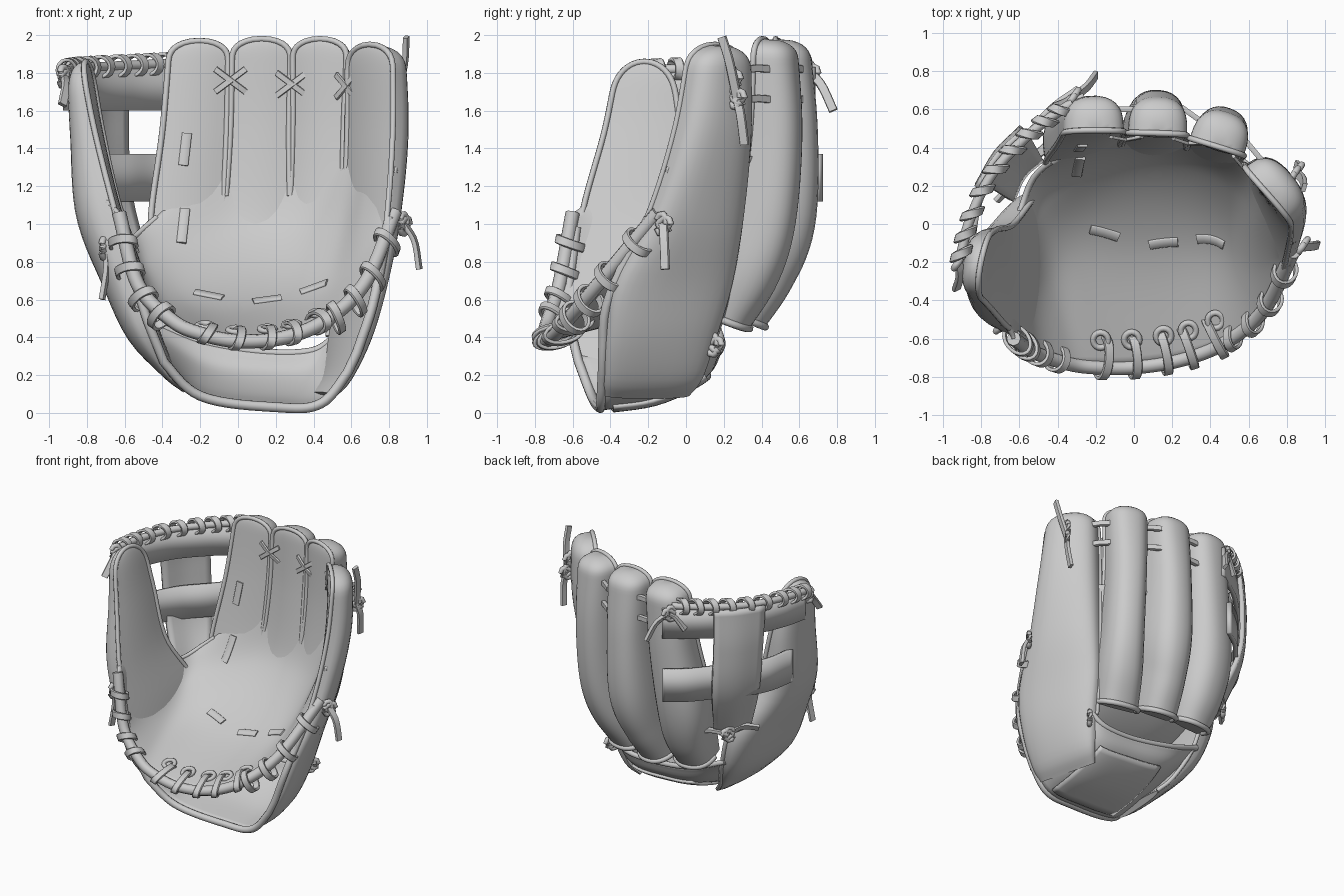
import bpy, bmesh, math
from mathutils import Vector as V

if "Cube" in bpy.data.objects:
    bpy.data.objects.remove(bpy.data.objects["Cube"])


def spline(pts, n, ease=1.0):
    # Catmull-Rom through points of any dimension
    p = [V(q) for q in pts]
    p = [p[0] * 2 - p[1]] + p + [p[-1] * 2 - p[-2]]
    out = []
    for k in range(n):
        s = (1 - (1 - k / (n - 1)) ** ease) * (len(p) - 3)
        i = min(int(s), len(p) - 4)
        t = s - i
        a, b, c, d = p[i:i + 4]
        out.append((b * 2 + (c - a) * t + (a * 2 - b * 5 + c * 4 - d) * t * t
                    + (b * 3 - a - c * 3 + d) * t ** 3) * 0.5)
    return out


def skin(name, rings, wrap=False, cap=False, close=False, thick=0):
    # quads between successive rows of points
    bm = bmesh.new()
    rows = [[bm.verts.new(p) for p in r] for r in rings]
    m = len(rows[0])
    for i in range(len(rows) if close else len(rows) - 1):
        a, b = rows[i], rows[(i + 1) % len(rows)]
        for j in range(m if wrap else m - 1):
            k = (j + 1) % m
            bm.faces.new((a[j], a[k], b[k], b[j]))
    if cap:
        bm.faces.new(rows[0])
        bm.faces.new(rows[-1][::-1])
    bmesh.ops.remove_doubles(bm, verts=bm.verts[:], dist=0.0004)
    bmesh.ops.recalc_face_normals(bm, faces=bm.faces[:])
    me = bpy.data.meshes.new(name)
    bm.to_mesh(me)
    bm.free()
    ob = bpy.data.objects.new(name, me)
    bpy.context.collection.objects.link(ob)
    if thick:
        md = ob.modifiers.new("thickness", 'SOLIDIFY')
        md.thickness, md.offset = thick, 0
    return ob


def sweep(name, pts, a, b=None, axis=(0, 0, 1), close=False):
    # round cord, or flat lace when a (along axis) differs from b
    pts, n, rings, ax = [V(p) for p in pts], len(pts), [], V(axis)
    for i, p in enumerate(pts):
        q0, q1 = (pts[i - 1], pts[(i + 1) % n]) if close else (pts[max(i - 1, 0)], pts[min(i + 1, n - 1)])
        t = (q1 - q0).normalized()
        u = ax - t * ax.dot(t)
        if u.length < 0.05:
            u = t.orthogonal()
        u.normalize()
        if not close:
            ax = u
        w = t.cross(u)
        sec = [(math.cos(k * math.pi / 4), math.sin(k * math.pi / 4)) for k in range(8)]
        if b:
            sec = [(1, .5), (.85, 1), (-.85, 1), (-1, .5), (-1, -.5), (-.85, -1), (.85, -1), (1, -.5)]
        rings.append([p + u * a * c + w * (b or a) * s for c, s in sec])
    return skin(name, rings, wrap=True, cap=not close, close=close)


def loft(name, ribs, nu, nv, thick):
    rows = [spline(r, nv) for r in ribs]
    cols = [spline([r[j] for r in rows], nu) for j in range(nv)]
    skin(name, cols, thick=thick)
    return cols


def puff(name, secs, tip, zmin=0.0):
    # padded finger: flat inner face, domed outside; section = z, left xy, right xy, depth
    s7 = spline(secs, 40, 1.7)
    mid = [V(((s[1] + s[3]) / 2, (s[2] + s[4]) / 2, s[0])) for s in s7]
    top, rings = s7[-1][0], []
    for i, s in enumerate(s7):
        t = mid[min(i + 1, 39)] - mid[max(i - 1, 0)]
        h = V((s[3] - s[1], s[4] - s[2], 0)) / 2
        n = t.cross(h).normalized()
        q = min(1, max(0, (s[0] - top + tip) / tip))
        f = max(0.0, 1 - q ** 3) ** 0.5
        ring = []
        for k in range(17):
            a = math.pi * k / 16
            c, e = math.cos(a), math.sin(a)
            x = math.copysign(abs(c) ** .85, c)
            ring.append(mid[i] - h * x * f + n * s[5] * max(e, 0) ** .65 * ((.25 + .75 * f) if f > .02 else 0))
        for k in range(1, 6):
            x = 1 - k / 3
            ring.append(mid[i] + h * x * f - n * .018 * (1 - x * x) * f)
        rings.append(ring)
    skin(name, rings, wrap=True, cap=True)
    edge = [r for r in rings[:-1] if r[0].z > zmin]
    sweep(name + "_piping", [r[0] for r in edge] + [rings[-1][0]] + [r[16] for r in edge[::-1]], .016, axis=(1, 0, 0))
    return rings


# padded fingers and thumb
thumb = puff("thumb", [(.13, -.28, -.5, -.25, -.04, .03), (.23, -.37, -.54, -.33, .04, .06), (.45, -.47, -.62, -.42, .15, .15),
             (.75, -.56, -.6, -.5, .16, .2), (1.1, -.66, -.54, -.63, 0, .22), (1.5, -.76, -.43, -.72, -.03, .15),
             (1.86, -.83, -.36, -.78, -.08, .1)], .2)
fingers = [
    puff("index_finger", [(.57, -.42, .18, -.12, .22, .22), (.78, -.45, .26, -.09, .31, .27), (1.05, -.46, .33, -.08, .4, .27),
                          (1.5, -.4, .42, -.06, .46, .23), (1.97, -.36, .49, -.05, .49, .18)], .12, .95),
    puff("middle_finger", [(.55, -.12, .21, .17, .19, .24), (.78, -.09, .3, .22, .29, .29), (1.05, -.07, .4, .27, .38, .3),
                           (1.5, -.04, .46, .27, .44, .25), (1.98, -.03, .48, .28, .47, .18)], .12, 1.1),
    puff("ring_finger", [(.52, .17, .18, .48, .12, .2), (.78, .22, .29, .53, .2, .26), (1.05, .27, .38, .55, .28, .26),
                         (1.5, .29, .44, .56, .34, .23), (1.98, .29, .45, .58, .36, .18)], .12, 1.1)]
pinky = puff("little_finger", [(.1, .38, .02, .5, -.44, .04), (.2, .44, .09, .57, -.44, .07), (.42, .48, .16, .66, -.43, .1),
             (.7, .52, .24, .74, -.38, .11), (1.05, .56, .29, .79, -.2, .14), (1.5, .58, .31, .82, -.06, .17),
             (1.95, .58, .29, .82, .02, .16)], .15, .4)

# palm bowl, its top edge tucked into the fingers
ribs = [[(-.63, -.6, 1.06), (-.64, -.58, 1.07), (-.67, -.54, 1.1), (-.7, -.53, 1.12)],
        [(-.53, -.67, .68), (-.58, -.42, .78), (-.63, -.28, 1.0), (-.7, -.22, 1.15)],
        [(-.35, -.73, .49), (-.45, -.3, .6), (-.54, -.04, .78), (-.6, .06, .92)],
        [(-.2, -.75, .42), (-.3, -.15, .58), (-.41, .15, .8), (-.47, .3, 1.0)],
        [(0, -.75, .38), (-.05, -.1, .58), (-.06, .32, .92), (-.06, .475, 1.36)],
        [(.25, -.71, .4), (.27, -.1, .6), (.28, .3, .94), (.28, .46, 1.36)],
        [(.48, -.62, .5), (.48, -.13, .67), (.53, .17, .98), (.58, .33, 1.36)],
        [(.68, -.45, .7), (.66, -.2, .84), (.67, .0, 1.06), (.73, .12, 1.36)],
        [(.83, -.15, 1.06), (.82, -.14, 1.1), (.82, -.12, 1.18), (.84, -.1, 1.3)]]
palm = loft("palm_lining", ribs, 65, 33, .02)
sweep("web_notch_piping", palm[-1][12:26], .016)
roll = palm[0]
sweep("heel_roll", roll, .038, axis=(0, 1, 0))

# wrist strap and its outer panel
strap = [[(-.45, .16, .47), (-.45, .04, .4), (-.43, -.25, .33), (-.42, -.58, .3)],
         [(-.18, .19, .37), (-.18, .1, .24), (-.2, -.18, .14), (-.2, -.5, .09)],
         [(.15, .17, .32), (.15, .1, .2), (.17, -.15, .08), (.2, -.46, .03)],
         [(.4, .16, .33), (.4, .08, .21), (.44, -.17, .09), (.44, -.45, .05)],
         [(.53, .14, .42), (.54, .04, .33), (.6, -.2, .24), (.6, -.44, .24)]]
back = loft("wrist_strap", strap, 33, 17, .025)
sweep("wrist_strap_piping", back[0], .02)
sweep("wrist_opening_piping", [r for f in fingers for r in f[0][1:16]], .02)
sweep("heel_opening_piping", spline([(-.62, -.58, .98), (-.53, -.62, .65), (-.46, -.62, .43)], 10)[:-1] + back[-1][1:-1]
      + spline([(.63, -.44, .32), (.72, -.41, .6), (.8, -.2, 1.03)], 12), .026)
panel = [[V(p) for p in row[9:25]] for row in back[5:16]]
skin("strap_panel", [[p + V((0, .012, -.02)) for p in row] for row in panel], thick=.02)

# web: two crossbars and an upright
top_path = spline([(-.91, -.18), (-.86, .02), (-.75, .25), (-.58, .44), (-.42, .57), (-.26, .67)], 40)
low_path = spline([(-.85, -.1), (-.81, .12), (-.71, .3), (-.57, .45), (-.44, .6), (-.29, .71)], 40)
for name, path, z0, z1 in (("web_top_bar", top_path, 1.6, 1.83), ("web_low_bar", low_path, 1.12, 1.37)):
    skin(name, [[(p[0], p[1], z) for p in path] for z in (z0, z1)], thick=.035)
loft("web_upright", [[(-.64, .12, .8), (-.77, .2, 1.15), (-.81, .21, 1.5), (-.82, .19, 1.82)],
                     [(-.58, .25, .78), (-.69, .35, 1.15), (-.72, .37, 1.5), (-.71, .36, 1.82)],
                     [(-.48, .34, .8), (-.57, .49, 1.15), (-.59, .5, 1.5), (-.58, .48, 1.82)]], 9, 24, .035)


def wrap_lace(name, c, tangent, out, ra, rb, skew=.02):
    t = V(tangent).normalized()
    u = (V(out) - t * V(out).dot(t)).normalized()
    w = t.cross(u)
    pts = [c + u * ra * math.cos(k * math.pi / 10) + w * rb * math.sin(k * math.pi / 10)
           + t * skew * math.sin(k * math.pi / 10) for k in range(20)]
    sweep(name, pts, .024, .009, axis=t, close=True)


# lacing along the web top
web_top = [V((p[0], p[1], 1.815 + .001 * i)) for i, p in enumerate(top_path[:37])]
sweep("web_top_cord", web_top, .026)
for i in range(1, 36, 4):
    wrap_lace("web_lace", web_top[i], web_top[i + 1] - web_top[i - 1], (0, 0, 1), .052, .042, .035)

# heel lacing with eyelets
for i in (3, 6, 10, 14, 49, 53, 57, 61):
    toward = V((-.4, .6, -.4)) if i < 30 else V((.4, .5, -.5))
    wrap_lace("side_lace", roll[i] + toward * .03, roll[i + 1] - roll[i - 1], toward, .085, .058)
for i in (26, 32, 37, 41, 46):
    d = palm[6][i] - roll[i]
    c = roll[i] + d.normalized() * .15
    wrap_lace("heel_lace", roll[i] + d.normalized() * .055, roll[i + 1] - roll[i - 1], d, .11, .05)
    ring = [c + V((.04 * math.cos(k * math.pi / 8), .04 * math.sin(k * math.pi / 8), .02 + .012 * math.sin(k * math.pi / 8)))
            for k in range(16)]
    sweep("eyelet", ring, .016, close=True)

# flat stitches on the palm, dropped onto the surface
bpy.context.view_layer.update()
dg = bpy.context.evaluated_depsgraph_get()
for x0, z0, x1, z1 in ((-.23, .64, -.08, .61), (.08, .59, .23, .61), (.33, .64, .47, .69), (-.3, .9, -.28, 1.08), (-.29, 1.31, -.27, 1.48)):
    pts = []
    for k in range(5):
        o = V((x0 + (x1 - x0) * k / 4, -2, z0 + (z1 - z0) * k / 4))
        hit, p, *_ = bpy.context.scene.ray_cast(dg, o, V((0, 1, 0)))
        pts.append(p - V((0, .004, 0)))
    sweep("palm_stitch", pts, .026, .008, axis=(0, .9, .5) if x1 - x0 > .1 else (1, 0, 0))

# crossed laces in front and ties behind the finger gaps
for x, y, z, dy in ((-.04, .455, 1.76, 0), (.285, .435, 1.74, -.15), (.57, .31, 1.73, -.9)):
    for s in (1, -1):
        w = .08 if dy > -.5 else .05
        sweep("cross_lace", [(x - w, y - dy * w, z - .06 * s), (x, y - .015, z), (x + w, y + dy * w, z + .06 * s)], .016, .008)
for x, y, dx, dy in ((-.03, .59, .07, 0), (.32, .55, .07, -.05), (.63, .37, .05, -.06)):
    for z in (1.66, 1.82):
        sweep("back_tie", [(x - dx, y + .01 - dy, z), (x, y + .01, z + .005), (x + dx, y + .01 + dy, z)], .02, .014)


def knot(c, *tails):
    c = V(c)
    loop = []
    for k in range(24):
        a = k * math.pi / 12
        r = .028 + .012 * math.cos(3 * a)
        loop.append(c + V((r * math.cos(2 * a) * .7, r * math.cos(2 * a), r * 1.4 * math.sin(2 * a))))
    sweep("knot", loop, .018, close=True)
    for e in tails:
        e = V(e)
        sweep("lace_tail", spline([c, (c + e) / 2 + V((.015, 0, .03)), e], 8), .024, .012, axis=(.3, 1, .2))


# knots with loose ends
knot((.85, .27, 1.67), (.89, .19, 1.99), (.85, .31, 1.42))
knot((.83, .25, 1.77))
knot((-.32, .66, 1.8), (-.2, .78, 1.6), (-.42, .61, 1.68))
knot((-.92, -.2, 1.78), (-.93, -.34, 1.63))
knot((-.7, -.53, .87), (-.72, -.55, .6))
knot((.88, -.12, 1.0), (.96, -.11, .76))
knot((-.58, .3, .78), (-.38, .5, .8), (-.72, .12, .8))
knot((.54, .15, .36))

# smooth shading with crisp lace edges
for ob in bpy.context.scene.objects:
    ob.select_set(True)
    bpy.context.view_layer.objects.active = ob
bpy.ops.object.shade_smooth_by_angle(angle=math.radians(50))
